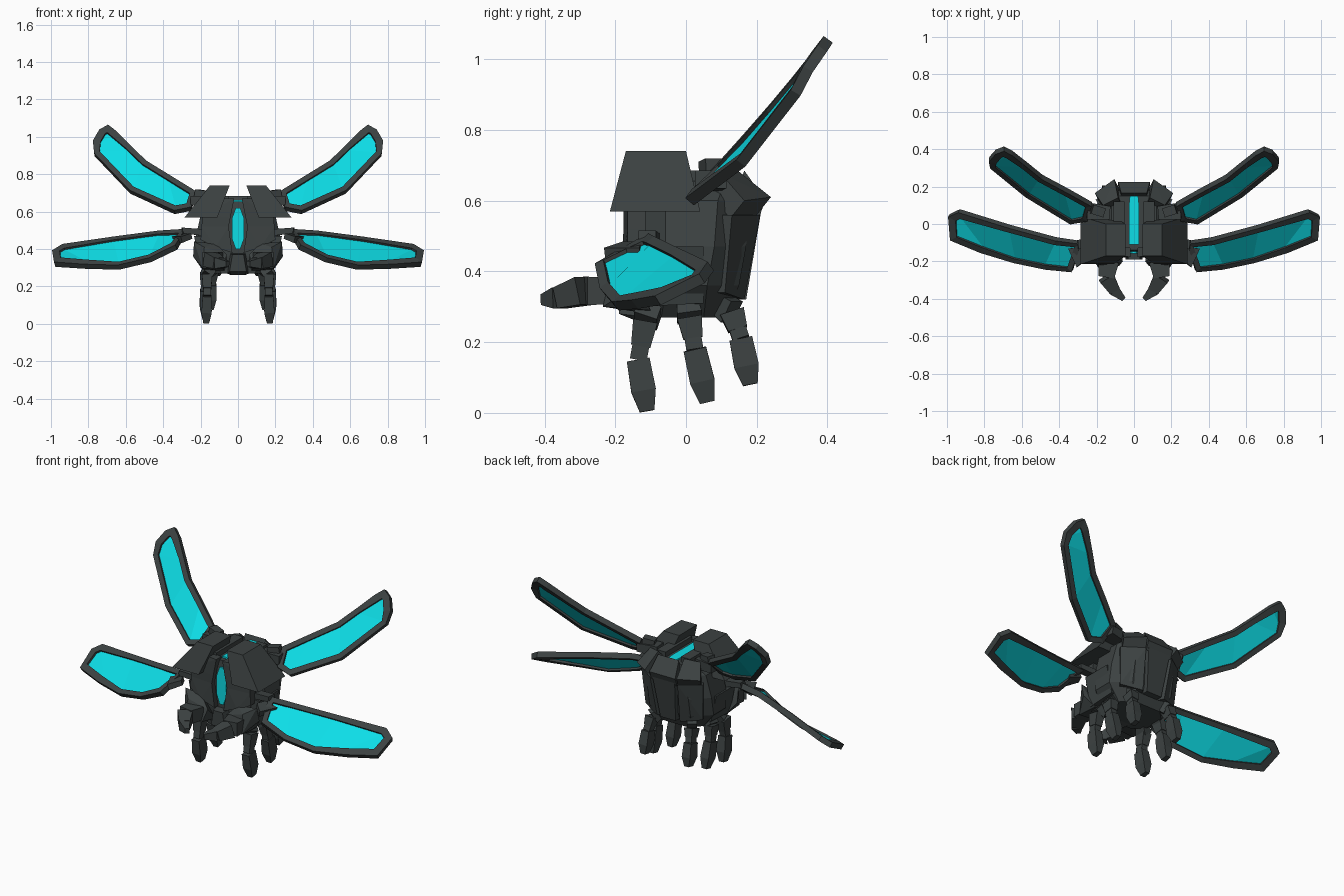
import bpy, bmesh
from mathutils import Vector as V


def material(name, rgb):
    m = bpy.data.materials.new(name)
    m.diffuse_color = (*rgb, 1)
    return m


GREY = material("charcoal armour", (0.045, 0.054, 0.054))
TEAL = material("glowing teal", (0.004, 0.73, 0.80))


def finish(name, bm, mat, mirror=True, thick=0):
    bmesh.ops.recalc_face_normals(bm, faces=bm.faces)
    me = bpy.data.meshes.new(name)
    bm.to_mesh(me)
    bm.free()
    me.materials.append(mat)
    ob = bpy.data.objects.new(name, me)
    bpy.context.collection.objects.link(ob)
    if thick:
        s = ob.modifiers.new("thickness", 'SOLIDIFY')
        s.thickness, s.offset, s.use_even_offset = thick, 0, False
    if mirror:
        ob.modifiers.new("mirror", 'MIRROR')
    return ob


def add_hull(bm, pts):
    vs = [bm.verts.new(p) for p in pts]
    bmesh.ops.convex_hull(bm, input=vs)
    loose = [v for v in bm.verts if not v.link_faces]
    bmesh.ops.delete(bm, geom=loose, context='VERTS')
    bmesh.ops.dissolve_limit(bm, angle_limit=0.02, verts=bm.verts, edges=bm.edges)


def hull(name, pts, mat=GREY, mirror=True):
    bm = bmesh.new()
    add_hull(bm, pts)
    return finish(name, bm, mat, mirror)


def slab(name, pts, shift, mat=GREY, mirror=True):
    return hull(name, pts + [tuple(V(p) + V(shift)) for p in pts], mat, mirror)


def both(pts):
    return pts + [(-x, y, z) for x, y, z in pts]


def limb(name, segments):
    """Chain of tapered box segments: (start, end, (width, depth) start, end)."""
    bm = bmesh.new()
    for p, q, a, b in segments:
        p, q = V(p), V(q)
        d = (q - p).normalized()
        side = d.cross(V((0, 1, 0) if abs(d.z) > 0.6 else (0, 0, 1))).normalized()
        up = side.cross(d)
        add_hull(bm, [c + side * s * w[0] / 2 + up * t * w[1] / 2
                      for c, w in ((p, a), (q, b)) for s in (-1, 1) for t in (-1, 1)])
    return finish(name, bm, GREY)


# Faceted thorax, stacked octagonal sections: z, half width, front, back, chamfer
rings = [(0.27, 0.15, -0.13, 0.11, 0.06), (0.36, 0.225, -0.145, 0.15, 0.09),
         (0.47, 0.225, -0.148, 0.17, 0.09), (0.60, 0.195, -0.148, 0.18, 0.09),
         (0.655, 0.12, -0.14, 0.15, 0.04)]
pts = []
for z, w, y0, y1, c in rings:
    pts += both([(w - c, y0, z), (w, y0 + c, z), (w, y1 - c, z), (w - c, y1, z)])
hull("thorax", pts, GREY, False)

# Shoulder armour
hull("shoulder_armour",
     [(x, y, 0.74) for x in (0.045, 0.15) for y in (-0.17, 0.0)] +
     [(x, y, 0.57) for x in (0.11, 0.285) for y in (-0.215, 0.04)])
slab("shoulder_inner_wall", [(0.05, -0.13, 0.685), (0.05, 0.12, 0.685),
                             (0.05, 0.12, 0.62), (0.05, -0.13, 0.62)], (0.06, 0, 0))

# Back armour
slab("back_spine_upper", both([(0.068, 0.165, 0.685), (0.085, 0.225, 0.60)]),
     (0, -0.02, -0.05), GREY, False)
slab("back_spine_lower", both([(0.075, 0.215, 0.585), (0.05, 0.17, 0.32)]),
     (0, -0.06, 0), GREY, False)
slab("back_side_upper", [(0.085, 0.14, 0.69), (0.165, 0.10, 0.675),
                         (0.105, 0.24, 0.61), (0.21, 0.165, 0.60)], (-0.02, -0.04, -0.05))
slab("back_side_lower", [(0.09, 0.21, 0.56), (0.205, 0.13, 0.56),
                         (0.19, 0.11, 0.34), (0.075, 0.165, 0.32)], (-0.03, -0.05, 0))

# Glowing strip sunk between the shoulders
slab("top_strip", both([(0.028, -0.11, 0.654), (0.028, 0.09, 0.654), (0.022, 0.15, 0.654)]),
     (0, 0, 0.0095), TEAL, False)

# Face: brow plates around a sunken gem, chin and cheeks
slab("brow_upper", [(0.02, -0.177, 0.67), (0.10, -0.165, 0.67), (0.19, -0.165, 0.58),
                    (0.195, -0.165, 0.52), (0.05, -0.177, 0.52), (0.05, -0.177, 0.57)], (0, 0.05, 0))
slab("brow_lower", [(0.05, -0.177, 0.52), (0.195, -0.165, 0.52), (0.20, -0.165, 0.45),
                    (0.12, -0.18, 0.41), (0.03, -0.18, 0.38), (0.05, -0.177, 0.45)], (0, 0.05, 0))
slab("gem", both([(0.012, -0.157, 0.62), (0.032, -0.157, 0.565),
                  (0.032, -0.157, 0.455), (0.012, -0.157, 0.40)]),
     (0, 0.0095, 0), TEAL, False)
hull("chin", both([(0.03, -0.19, 0.37), (0.045, -0.19, 0.28), (0.035, -0.14, 0.26),
                   (0.06, -0.10, 0.27), (0.05, -0.10, 0.38)]), GREY, False)
hull("cheek", [(0.06, -0.20, 0.37), (0.19, -0.235, 0.30), (0.08, -0.225, 0.30),
               (0.18, -0.215, 0.41), (0.235, -0.16, 0.44), (0.24, -0.14, 0.36),
               (0.19, -0.10, 0.29), (0.07, -0.10, 0.28), (0.12, -0.17, 0.43)])
slab("side_skirt", [(0.235, -0.13, 0.47), (0.235, 0.05, 0.47),
                    (0.20, 0.05, 0.31), (0.20, -0.13, 0.30)], (-0.05, 0, 0))

# Curved pincers
path = [(0.135, -0.20, 0.345), (0.148, -0.285, 0.345), (0.105, -0.355, 0.325), (0.055, -0.402, 0.32)]
size = [(0.11, 0.075), (0.085, 0.08), (0.06, 0.06), (0.025, 0.03)]
limb("pincer", [(path[i], path[i + 1], size[i], size[i + 1]) for i in range(3)])

# Three pairs of jointed legs: hip, knee, ankle, toe
legs = {"front_leg": [(0.13, -0.09, 0.31), (0.165, -0.115, 0.26), (0.165, -0.135, 0.15), (0.17, -0.11, 0.005)],
        "middle_leg": [(0.14, 0.0, 0.32), (0.175, 0.01, 0.27), (0.18, 0.025, 0.18), (0.175, 0.06, 0.03)],
        "rear_leg": [(0.10, 0.09, 0.315), (0.13, 0.13, 0.285), (0.14, 0.155, 0.21), (0.145, 0.182, 0.08)]}
for name, (hip, knee, ankle, toe) in legs.items():
    shin = V(ankle).lerp(V(toe), 0.6)
    limb(name, [(hip, knee, (0.05, 0.055), (0.055, 0.07)),
                (knee, V(knee).lerp(V(ankle), 0.65), (0.055, 0.07), (0.045, 0.055)),
                (V(knee).lerp(V(ankle), 0.5), ankle, (0.04, 0.048), (0.04, 0.048)),
                (ankle, shin, (0.048, 0.065), (0.055, 0.07)),
                (shin, toe, (0.055, 0.07), (0.03, 0.042))])


def wing(name, upper, lower, rim):
    """Rimmed wing: outline runs out along the upper edge and back along the lower."""
    loop = [V(p) for p in upper + lower[::-1]]
    n = len(loop)
    normal = V((0, 0, 0))
    for i in range(n):
        normal += loop[i].cross(loop[(i + 1) % n])
    normal.normalize()
    inner = []
    for i in range(n):
        a = (loop[i] - loop[i - 1]).normalized()
        b = (loop[(i + 1) % n] - loop[i]).normalized()
        na, nb = normal.cross(a).normalized(), normal.cross(b).normalized()
        width = rim * (1.35 if abs(i - (n - 1) / 2) < 2 else 1)   # heavier tip
        inner.append(loop[i] + (na + nb) * width / (1 + na.dot(nb)))
    bm = bmesh.new()
    o = [bm.verts.new(p) for p in loop]
    k = [bm.verts.new(p) for p in inner]
    for i in range(n):
        j = (i + 1) % n
        bm.faces.new((o[i], o[j], k[j], k[i]))
    finish(name + "_frame", bm, GREY, thick=0.032)
    bm = bmesh.new()
    k = [bm.verts.new(p) for p in inner]
    for i in range(n // 2 - 1):
        bm.faces.new((k[i], k[i + 1], k[n - 2 - i], k[n - 1 - i]))
    finish(name + "_membrane", bm, TEAL, thick=0.009)


wing("upper_wing",
     [(0.225, 0.105, 0.70), (0.35, 0.175, 0.778), (0.49, 0.25, 0.864),
      (0.57, 0.315, 0.942), (0.65, 0.378, 1.022), (0.695, 0.402, 1.056)],
     [(0.25, 0.025, 0.615), (0.34, 0.01, 0.597), (0.578, 0.155, 0.706),
      (0.768, 0.31, 0.905), (0.775, 0.345, 0.972), (0.74, 0.385, 1.03)], 0.03)
wing("lower_wing",
     [(0.28, -0.10, 0.495), (0.42, -0.08, 0.487), (0.66, -0.015, 0.455),
      (0.935, 0.07, 0.415), (0.99, 0.045, 0.38)],
     [(0.33, -0.25, 0.41), (0.47, -0.235, 0.342), (0.64, -0.20, 0.302),
      (0.82, -0.145, 0.307), (0.98, -0.08, 0.318)], 0.029)

# Wing hinges
limb("upper_wing_hinge", [((0.13, 0.06, 0.655), (0.25, 0.07, 0.66), (0.07, 0.06), (0.09, 0.05)),
                          ((0.16, 0.06, 0.69), (0.225, 0.08, 0.70), (0.05, 0.04), (0.05, 0.04))])
limb("lower_wing_hinge", [((0.20, -0.10, 0.49), (0.30, -0.11, 0.50), (0.05, 0.035), (0.05, 0.03)),
                          ((0.26, -0.15, 0.47), (0.325, -0.18, 0.45), (0.06, 0.03), (0.11, 0.035))])
